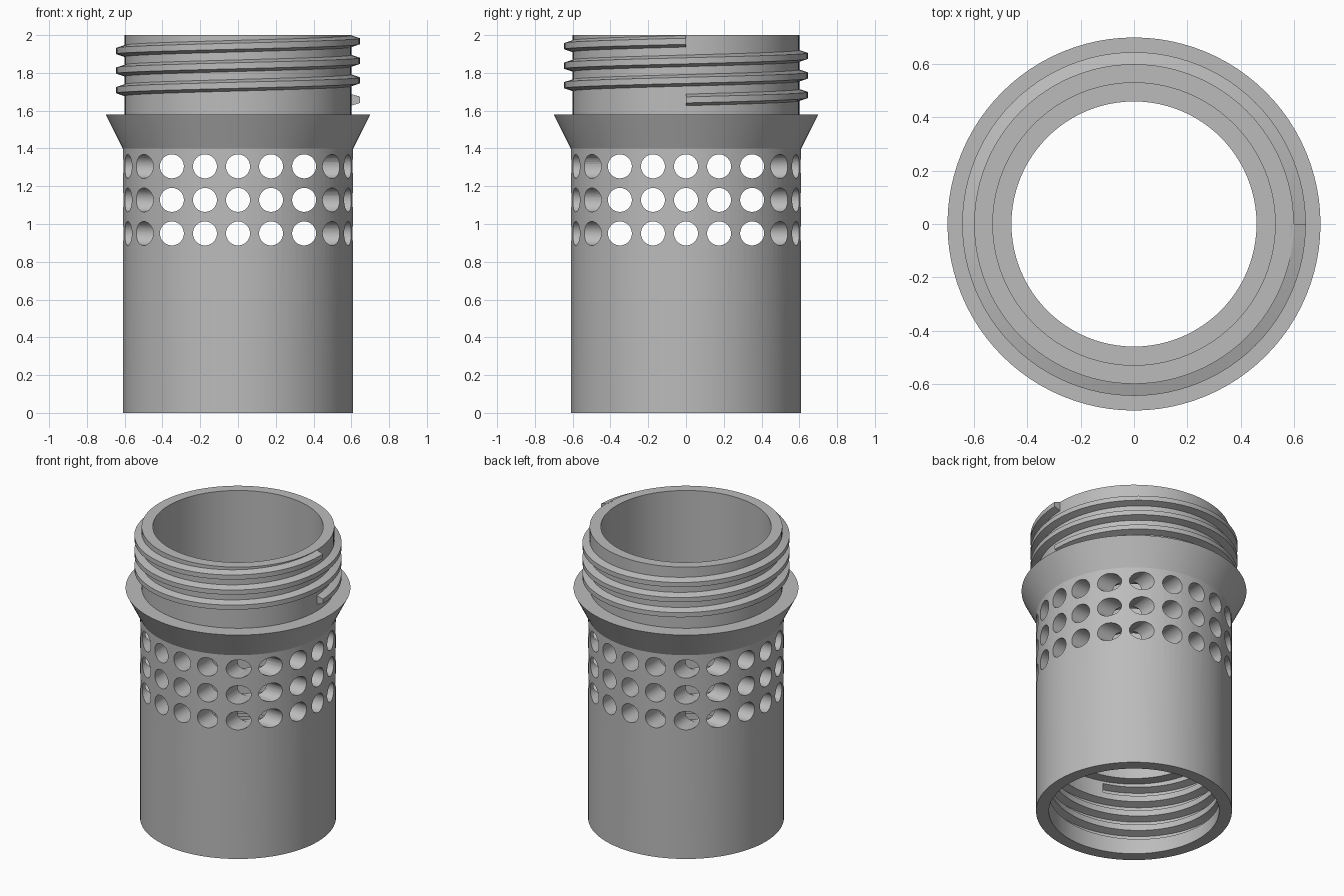
import bpy, bmesh, math
from mathutils import Matrix

if "Cube" in bpy.data.objects:
    bpy.data.objects.remove(bpy.data.objects["Cube"], do_unlink=True)

SEGMENTS = 96
PITCH = 0.1035
BODY_R = 0.61

grey = bpy.data.materials.new("plain grey")
grey.use_nodes = True
grey.diffuse_color = (0.5, 0.5, 0.5, 1)
grey.node_tree.nodes["Principled BSDF"].inputs["Base Color"].default_value = grey.diffuse_color


def finish(bm, name):
    bmesh.ops.recalc_face_normals(bm, faces=bm.faces)
    mesh = bpy.data.meshes.new(name)
    bm.to_mesh(mesh)
    bm.free()
    mesh.materials.append(grey)
    obj = bpy.data.objects.new(name, mesh)
    bpy.context.collection.objects.link(obj)
    return obj


def lathe(name, profile):
    """Closed ring made by turning a closed (radius, z) profile."""
    bm = bmesh.new()
    rings = []
    for i in range(SEGMENTS):
        a = math.tau * i / SEGMENTS
        rings.append([bm.verts.new((r * math.cos(a), r * math.sin(a), z)) for r, z in profile])
    n = len(profile)
    for i, ring in enumerate(rings):
        nxt = rings[(i + 1) % SEGMENTS]
        for j in range(n):
            k = (j + 1) % n
            bm.faces.new((ring[j], ring[k], nxt[k], nxt[j]))
    return finish(bm, name)


def helix(name, root_r, crest_r, z0, turns, root_half, crest_half):
    """Trapezoid section swept up a helix, with flat ends."""
    section = [(root_r, -root_half), (crest_r, -crest_half),
               (crest_r, crest_half), (root_r, root_half)]
    bm = bmesh.new()
    steps = round(turns * SEGMENTS)
    rows = []
    for i in range(steps + 1):
        a = math.tau * i / SEGMENTS
        z = z0 + PITCH * i / SEGMENTS
        rows.append([bm.verts.new((r * math.cos(a), r * math.sin(a), z + h)) for r, h in section])
    for a, b in zip(rows, rows[1:]):
        for j in range(4):
            k = (j + 1) % 4
            bm.faces.new((a[j], a[k], b[k], b[j]))
    bm.faces.new(rows[0])
    bm.faces.new(rows[-1])
    return finish(bm, name)


def drills(name, turn):
    """Grid of long parallel cylinders running through the whole tube."""
    bm = bmesh.new()
    for column in range(-2, 3):
        for row in range(3):
            place = (Matrix.Rotation(turn, 4, 'Z')
                     @ Matrix.Translation((column * 0.175, 0, 0.95 + row * 0.1775))
                     @ Matrix.Rotation(math.pi / 2, 4, 'X'))
            bmesh.ops.create_cone(bm, cap_ends=True, segments=32, radius1=0.0635,
                                  radius2=0.0635, depth=1.6, matrix=place)
    return finish(bm, name)


# Hollow body: threaded socket, narrow bore, flared collar and neck
body = lathe("body", [
    (0.53, 0), (BODY_R, 0), (BODY_R, 1.4), (0.70, 1.58), (0.60, 1.58), (0.60, 2),
    (0.53, 2), (0.53, 1.42), (0.46, 1.42), (0.46, 0.5), (0.53, 0.5)])

# Side holes in both directions and the groove inside the socket
cutters = [drills("hole_cutter_front", 0), drills("hole_cutter_side", math.pi / 2),
           helix("socket_groove_cutter", 0.515, 0.58, 0.07, 3.7, 0.036, 0.016)]
for cutter in cutters:
    mod = body.modifiers.new(cutter.name, 'BOOLEAN')
    mod.operation = 'DIFFERENCE'
    mod.solver = 'EXACT'
    mod.object = cutter

bpy.context.view_layer.objects.active = body
body.select_set(True)
for mod in list(body.modifiers):
    bpy.ops.object.modifier_apply(modifier=mod.name)
for cutter in cutters:
    bpy.data.objects.remove(cutter, do_unlink=True)

# Raised thread around the neck
neck_thread = helix("neck_thread", 0.59, 0.645, 1.657, 3, 0.034, 0.016)

bpy.ops.object.select_all(action='DESELECT')
for obj in (body, neck_thread):
    obj.select_set(True)
    bpy.context.view_layer.objects.active = obj
bpy.ops.object.shade_smooth_by_angle(angle=math.radians(25))
